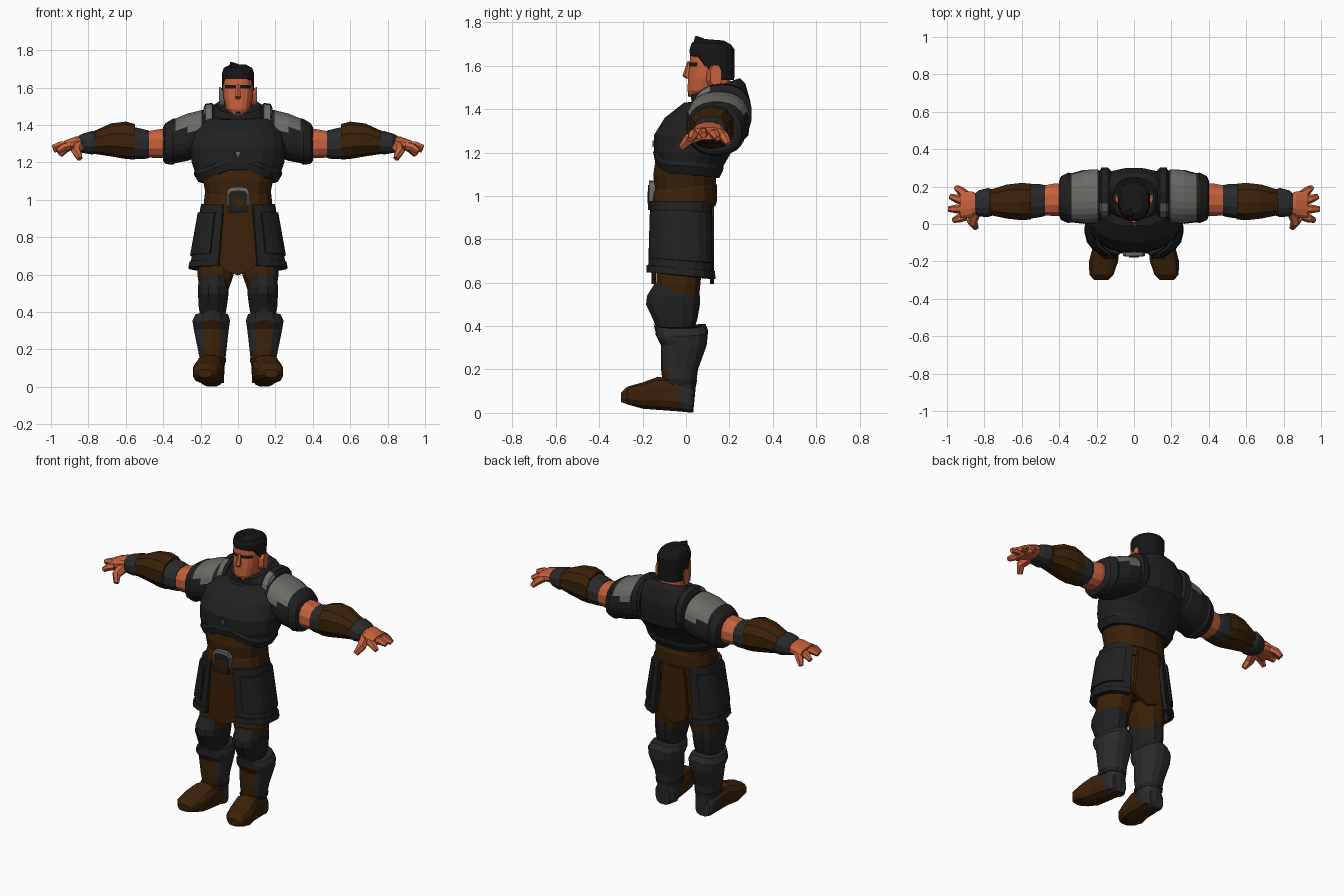
import bpy, bmesh, math
from mathutils import Vector

cube = bpy.data.objects.get("Cube")
if cube:
    bpy.data.objects.remove(cube)


def material(name, color):
    mat = bpy.data.materials.new(name)
    mat.use_nodes = True
    rgba = (*color, 1)
    mat.diffuse_color = rgba
    mat.node_tree.nodes["Principled BSDF"].inputs["Base Color"].default_value = rgba
    return mat


SKIN = material("skin", (.57, .12, .045))
PLATE = material("black_plate", (.0145, .0145, .015))
CLOTH = material("dark_grey_leather", (.023, .0235, .025))
BROWN = material("brown_leather", (.044, .0155, .0027))
STEEL = material("worn_steel", (.145, .145, .135))
HAIR = material("black_hair", (.008, .008, .009))


def build(name, rings, mats, closed=True, rule=None, mirror=False, thick=0):
    """Skin a row of point rings; rule picks a material slot from centre and normal."""
    bm = bmesh.new()
    rows = [[bm.verts.new(p) for p in ring] for ring in rings]
    count = len(rows[0])
    for low, high in zip(rows, rows[1:]):
        for i in range(count if closed else count - 1):
            j = (i + 1) % count
            bm.faces.new((low[i], low[j], high[j], high[i]))
    if closed:
        bm.faces.new(rows[0])
        bm.faces.new(rows[-1])
    bmesh.ops.recalc_face_normals(bm, faces=bm.faces)
    bm.normal_update()
    if rule:
        for face in bm.faces:
            face.material_index = int(rule(face.calc_center_median(), face.normal))
    mesh = bpy.data.meshes.new(name)
    bm.to_mesh(mesh)
    bm.free()
    for mat in mats:
        mesh.materials.append(mat)
    obj = bpy.data.objects.new(name, mesh)
    bpy.context.collection.objects.link(obj)
    if thick:
        solid = obj.modifiers.new("thickness", "SOLIDIFY")
        solid.thickness = thick
        solid.offset = 0
    if mirror:
        obj.modifiers.new("mirror", "MIRROR")
    return obj


def rounded(angle, power):
    c, s = math.cos(angle), math.sin(angle)
    return math.copysign(abs(c) ** power, c), math.copysign(abs(s) ** power, s)


def loft(name, sections, *mats, axis="z", n=12, power=.85, warp=None, **options):
    """Sections are (position along axis, two centre offsets, two radii)."""
    rings = []
    for index, (t, a, b, ra, rb) in enumerate(sections):
        ring = []
        for i in range(n):
            c, s = rounded(math.tau * (i + .5) / n, power)
            u, v = a + ra * c, b + rb * s
            point = Vector({"x": (t, u, v), "y": (u, t, v), "z": (u, v, t)}[axis])
            if warp:
                warp(point, index)
            ring.append(point)
        rings.append(ring)
    return build(name, rings, mats, **options)


def tube(name, points, radii, mat, n=6, **options):
    points = [Vector(p) for p in points]
    rings = []
    for i, (p, r) in enumerate(zip(points, radii)):
        along = points[min(i + 1, len(points) - 1)] - points[max(i - 1, 0)]
        turn = along.to_track_quat("Z", "Y")
        rings.append([p + turn @ Vector((r * math.cos(math.tau * k / n),
                                         r * math.sin(math.tau * k / n), 0)) for k in range(n)])
    return build(name, rings, [mat], **options)


def flat_plate(name, outline, y, depth, mat):
    """Extrude a right-hand x,z outline, mirrored about the centre, along y."""
    full = outline + [(-x, z) for x, z in reversed(outline) if x > 0]
    return build(name, [[(x, y + d, z) for x, z in full] for d in (0, depth)], [mat])


# Breastplate with arched lower edge and a collar that rises at the back
def shape_breastplate(p, index):
    if index < 3:
        p.z += .08 * max(0, 1 - abs(p.x) / .2) if p.y < 0 else -.12 * p.y
    if index > 6:
        p.z += (p.y - .14) * .35


loft("breastplate", [(1.1, 0, .005, .215, .15), (1.14, 0, .01, .238, .163),
                     (1.16, 0, .015, .235, .16), (1.2, 0, .03, .25, .18),
                     (1.28, 0, .07, .26, .22), (1.36, 0, .1, .25, .2),
                     (1.43, 0, .145, .21, .155), (1.47, 0, .15, .16, .125),
                     (1.505, 0, .135, .115, .115), (1.495, 0, .135, .09, .09)],
     PLATE, n=20, warp=shape_breastplate)
flat_plate("chest_stud", [(.012, 1.255), (0, 1.225)], -.155, .02, STEEL)

# Belly, belt and buckle
loft("belly", [(.9, 0, -.01, .18, .14), (1, 0, -.005, .17, .14),
               (1.1, 0, -.005, .19, .148), (1.22, 0, .02, .2, .155)], BROWN, n=16)


def tilt_belt(p, index):
    p.z += .12 * p.y


loft("belt", [(.94, 0, -.01, .185, .15), (.96, 0, -.01, .188, .155),
              (1.03, 0, -.005, .18, .15), (1.05, 0, -.005, .172, .143)],
     BROWN, n=16, warp=tilt_belt)
flat_plate("buckle_frame", [(.06, .97), (.06, 1.04), (.045, 1.065), (0, 1.07)], -.17, .04, STEEL)
flat_plate("buckle_plate", [(.052, .935), (.052, 1.03), (.04, 1.045), (0, 1.05)], -.175, .04, PLATE)
flat_plate("buckle_centre", [(.028, .965), (.028, 1.02)], -.178, .04, BROWN)
loft("pelvis", [(.68, 0, -.02, .15, .1), (.8, 0, -.02, .19, .12),
                (.95, 0, -.01, .18, .14)], BROWN)

# Hanging loincloths, front and back
for side, y in (("front", -.158), ("back", .11)):
    flat_plate(side + "_loincloth", [(0, .595), (.07, .625), (.1, .66), (.08, .9), (.075, .96)],
               y, .02, BROWN)


# Curved skirt panels with a raised field
def skirt_panel(name, first, last, levels, mat, grow=0):
    rings = []
    for z in levels:
        spread = (.97 - z) / .34
        ring = []
        for i in range(9):
            c, s = rounded(math.radians(first + (last - first) * i / 8), .75)
            y = -.02 + (.14 + .01 * spread + grow) * s
            ring.append(((.188 + .06 * spread + grow) * c, y, z - .1 * y * spread))
        rings.append(ring)
    build(name, rings, [mat], closed=False, mirror=True, thick=.022)


skirt_panel("skirt_panel", -72, 64, (.63, .8, .975), PLATE)
skirt_panel("skirt_raised_field", -60, 50, (.7, .8, .93), PLATE, .01)
skirt_panel("skirt_hem", -72, 64, (.63, .665), PLATE, .007)

# Shoulder guards and their upright neck flanges
loft("shoulder_guard", [(.17, .15, 1.36, .13, .12), (.195, .15, 1.355, .143, .125),
                        (.27, .145, 1.335, .145, .127), (.335, .14, 1.315, .132, .12),
                        (.35, .14, 1.31, .136, .124), (.39, .138, 1.3, .118, .108),
                        (.4, .138, 1.298, .095, .09)],
     PLATE, STEEL, axis="x", n=24, mirror=True,
     rule=lambda c, nor: .19 < c.x < .337 and c.z > 1.38 - .12 * (c.x - .2))
loft("neck_flange", [(.125, .165, 1.38, .125, .125), (.14, .165, 1.38, .138, .138),
                     (.175, .165, 1.375, .138, .138), (.185, .16, 1.37, .12, .12)],
     PLATE, STEEL, axis="x", n=18, mirror=True,
     rule=lambda c, nor: c.x > .14 and c.z > 1.41 and c.y < .13 and nor.z > .2)

# Arms: bare upper arm, elbow sleeve, bracer, cuff
loft("upper_arm", [(.34, .13, 1.305, .085, .085), (.42, .13, 1.3, .09, .08),
                   (.5, .125, 1.295, .08, .07)], SKIN, axis="x", mirror=True)
loft("elbow_sleeve", [(.475, .125, 1.297, .084, .076), (.495, .125, 1.297, .09, .08),
                      (.57, .12, 1.305, .097, .09)], CLOTH, axis="x", mirror=True)
loft("bracer", [(.55, .12, 1.31, .1, .095), (.6, .12, 1.318, .104, .1),
                (.68, .12, 1.32, .095, .088), (.78, .115, 1.305, .068, .058)],
     BROWN, axis="x", mirror=True, n=10)
loft("cuff", [(.75, .115, 1.305, .07, .056), (.78, .115, 1.305, .08, .065),
              (.83, .11, 1.302, .072, .053), (.85, .11, 1.3, .055, .045)],
     CLOTH, axis="x", mirror=True)

# Hands
loft("palm", [(.82, .11, 1.302, .048, .042), (.865, .105, 1.302, .07, .038),
              (.93, .1, 1.288, .075, .028)], SKIN, axis="x", mirror=True)
tips = [(.95, .195, 1.24), (.983, .147, 1.265), (.992, .08, 1.28), (.965, .02, 1.258)]
for i, tip in enumerate(tips):
    root = Vector((.9, .157 - .038 * i, 1.288))
    middle = root.lerp(Vector(tip), .55) + Vector((0, 0, .008))
    tube("finger_" + str(i + 1), [root, middle, tip], (.024, .023, .015), SKIN, mirror=True)
tube("thumb", [(.85, .07, 1.29), (.865, .01, 1.26), (.845, -.02, 1.22)],
     (.036, .028, .016), SKIN, mirror=True)

# Head with painted eye band
loft("neck", [(1.38, 0, .15, .075, .08), (1.54, 0, .13, .07, .075)], SKIN)
loft("head", [(1.455, 0, .065, .035, .05), (1.485, 0, .085, .064, .08),
              (1.54, 0, .105, .078, .097), (1.596, 0, .113, .081, .099),
              (1.615, 0, .115, .082, .1), (1.68, 0, .115, .08, .093)],
     SKIN, HAIR, n=16, power=.8,
     rule=lambda c, nor: 1.596 < c.z < 1.615 and nor.y < -.5)
loft("nose", [(1.54, 0, .014, .013, .014), (1.553, 0, .006, .018, .022),
              (1.62, 0, .02, .01, .014)], SKIN, n=6)
flat_plate("chin_beard", [(.013, 1.458), (.013, 1.473)], .009, .03, HAIR)


# Hair cap dropping to the nape, with a forelock
def drop_nape(p, index):
    if index == 0 and p.y > .09:
        p.z -= .05 if p.y < .13 else .11
    elif index > 1:
        p.z -= .08 * max(0, p.y - .1)


loft("hair", [(1.645, 0, .12, .086, .104), (1.675, 0, .12, .088, .105),
              (1.705, 0, .117, .077, .093), (1.722, 0, .115, .045, .06)],
     HAIR, n=16, power=.85, warp=drop_nape)
tube("forelock", [(-.01, .07, 1.69), (-.025, .055, 1.715), (-.04, .045, 1.735)],
     (.04, .024, .004), HAIR)
for side, x in (("left", 1), ("right", -1)):
    loft(side + "_ear", [(.072 * x, .115, 1.55, .025, .045), (.102 * x, .138, 1.555, .028, .052)],
         SKIN, STEEL, axis="x", n=8,
         rule=lambda c, nor, x=x: x < 0 and nor.y < -.2 and abs(nor.x) < .8)

# Legs: thigh, knee guard, greave with brown shin
loft("thigh", [(.5, .13, -.04, .075, .1), (.6, .12, -.035, .1, .105),
               (.82, .105, -.02, .1, .11)], BROWN, mirror=True)
loft("knee_guard", [(.39, .135, -.05, .07, .09), (.43, .135, -.05, .078, .105),
                    (.5, .132, -.06, .084, .128), (.54, .132, -.058, .084, .125),
                    (.6, .13, -.045, .075, .1)], PLATE, mirror=True)


def flare_outside(p, index):
    if index > 3:
        p.z -= .25 * abs(p.x - .14)


loft("greave", [(.02, .135, -.01, .06, .045), (.12, .135, -.03, .066, .075),
                (.2, .138, -.03, .078, .085), (.31, .143, -.01, .096, .105),
                (.36, .143, -.02, .1, .12), (.38, .143, -.02, .103, .122),
                (.41, .14, -.03, .088, .12)],
     CLOTH, BROWN, mirror=True, n=14, warp=flare_outside,
     rule=lambda c, nor: c.z < .35 and nor.y < 0 and abs(c.x - .14) < .055)
loft("ankle_strap", [(.13, .137, -.035, .073, .083), (.155, .138, -.035, .076, .086)],
     PLATE, BROWN, mirror=True, n=14, rule=lambda c, nor: nor.y < -.4)

# Boots: brown uppers with dark heels
loft("boot", [(.035, .14, .06, .05, .058), (.02, .14, .062, .062, .062),
              (-.03, .142, .08, .07, .075), (-.13, .15, .09, .074, .078),
              (-.2, .163, .08, .08, .062), (-.27, .174, .08, .066, .042),
              (-.3, .176, .072, .038, .022)],
     BROWN, CLOTH, axis="y", power=.7, mirror=True,
     rule=lambda c, nor: c.y > -.02)
